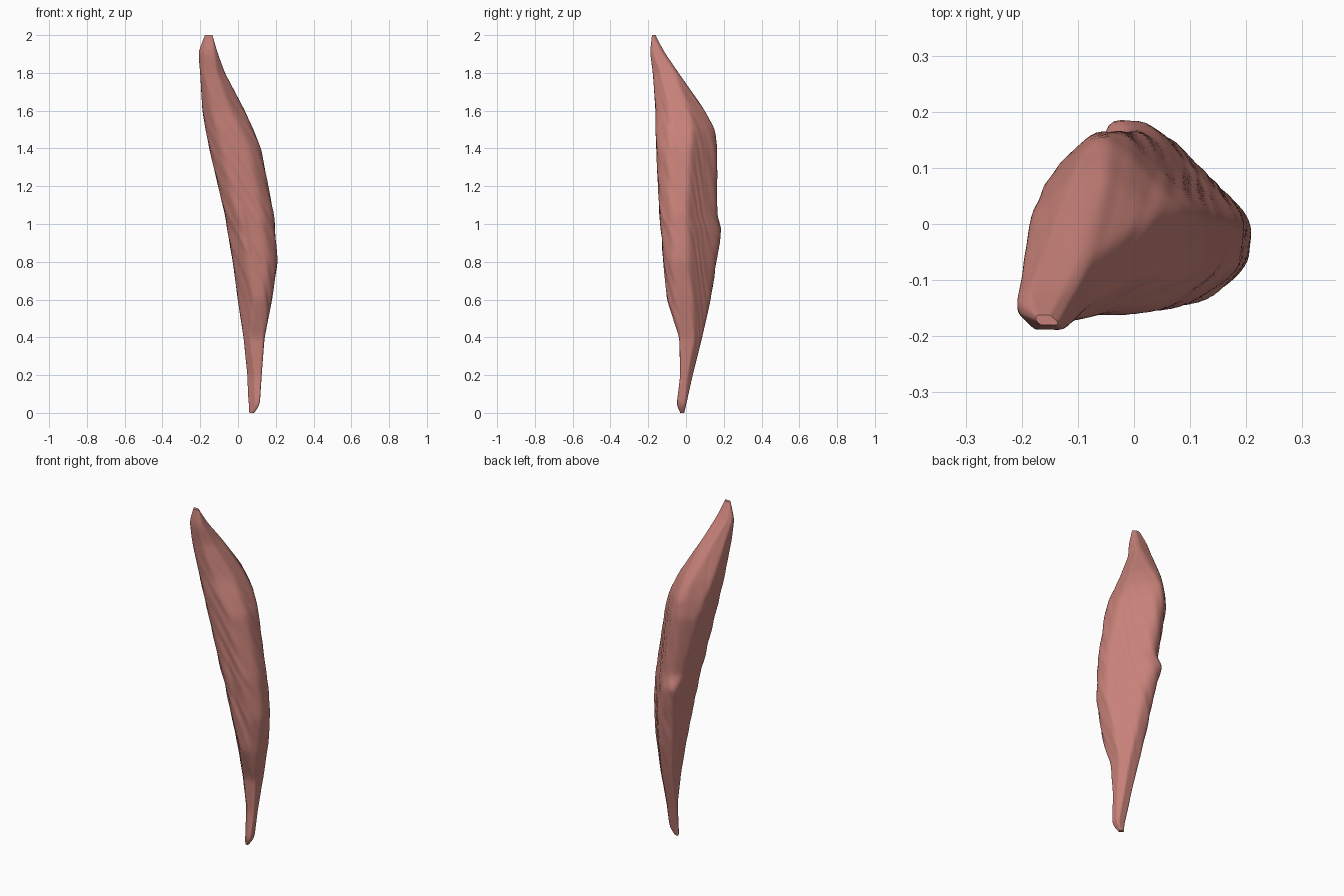
import bpy, bmesh, math

cube = bpy.data.objects.get("Cube")
if cube:
    bpy.data.objects.remove(cube, do_unlink=True)

# Body limits in hundredths: height, x range, y range,
# then ranges along the diagonals (x + y) and (x - y)
LEVELS = [
    (0, 6, 8.5, -3, -1, 3, 5, 5, 8.5),
    (4, 5.5, 11.5, -5, 0, 3, 7.5, 5, 11.5),
    (20, 5, 12.5, -3, 3.5, 4, 9.5, 1, 11),
    (40, 3, 14, -3.5, 8.5, 2, 13, -4, 13),
    (60, 0, 18, -10, 13, -1, 15, -8, 17),
    (80, -2.5, 20.8, -12, 16, -5, 15.5, -12, 19.5),
    (97, -5.5, 19.5, -13.5, 19, -8, 14.5, -16.5, 19),
    (104, -6.5, 19, -14, 16.5, -10, 13.5, -13, 19),
    (140, -15, 12, -15.5, 16.5, -17, 10, -17, 15),
    (150, -17, 8, -16, 15.3, -19, 8, -16, 12),
    (160, -18.7, 3.5, -16, 10, -21, 3.5, -14, 8.5),
    (180, -20, -7, -17.5, -4, -25, -9, -8, 4.5),
    (191, -21, -11, -19, -11.5, -26, -17, -5, 4.5),
    (200, -17.5, -13.5, -18, -16.2, -24.5, -22, -1, 3),
]
RINGS, SIDES = 140, 96
DIAGONAL = math.sqrt(0.5)
AXES = [(1, 0), (0, 1), (DIAGONAL, DIAGONAL), (DIAGONAL, -DIAGONAL)]


def limits_at(height):
    """Interpolate the body limits at one height."""
    for low, high in zip(LEVELS, LEVELS[1:]):
        if height <= high[0]:
            t = (height - low[0]) / (high[0] - low[0])
            return [a + (b - a) * t for a, b in zip(low[1:], high[1:])]
    return list(LEVELS[-1][1:])


def smooth_rows(rows):
    """Average neighbouring rows, keeping both ends fixed."""
    middle = [[(a + 2 * b + c) / 4 for a, b, c in zip(*trio)]
              for trio in zip(rows, rows[1:], rows[2:])]
    return [rows[0]] + middle + [rows[-1]]


def fold_depth(angle, t):
    """Step where the outer layer tucks in behind the front edge."""
    start = math.radians(-102 + 55 * max(0, 1 - (t - 0.25) / 0.17))
    past = (angle - start) % math.tau
    strength = max(0, 1 - ((t - 0.43) / 0.2) ** 2)
    return 0.08 * strength * min(1, past / 0.15) * math.exp(-3 * past)


def section(limits, t):
    """Rounded outline that touches the limits in all eight directions."""
    cx = (limits[0] + limits[1]) / 2
    cy = (limits[2] + limits[3]) / 2
    radii = []
    for i in range(SIDES):
        angle = math.tau * i / SIDES
        dx, dy = math.cos(angle), math.sin(angle)
        reach = []
        for k, (ax, ay) in enumerate(AXES):
            slope = dx * ax + dy * ay
            if abs(slope) > 0.001:
                bound = limits[2 * k + (slope > 0)]
                reach.append((bound - cx * ax - cy * ay) / slope)
        radii.append(max(min(reach), 0.1))
    for _ in range(5):
        radii = [(radii[i - 1] + 2 * radii[i] + radii[(i + 1) % SIDES]) / 4
                 for i in range(SIDES)]
    outline = []
    for i, radius in enumerate(radii):
        angle = math.tau * i / SIDES
        # Shallow slanting fibre grooves, fading towards the tendons
        fibre = math.sin(13 * angle + 75 * t + math.sin(3 * angle + 9 * t))
        fibre += 0.6 * math.sin(19 * angle + 98 * t + 2 * math.sin(14 * t))
        radius *= 1 + 0.01 * fibre * math.sin(math.pi * t) - fold_depth(angle, t)
        outline.append((cx + radius * math.cos(angle),
                        cy + radius * math.sin(angle)))
    return outline


# Loft the muscle body through its sections
heights = [200 * i / RINGS for i in range(RINGS + 1)]
rows = [limits_at(h) for h in heights]
for _ in range(3):
    rows = smooth_rows(rows)

bm = bmesh.new()
loops = []
for height, limits in zip(heights, rows):
    outline = section(limits, height / 200)
    loops.append([bm.verts.new((x / 100, y / 100, height / 100))
                  for x, y in outline])
for lower, upper in zip(loops, loops[1:]):
    for i in range(SIDES):
        j = (i + 1) % SIDES
        bm.faces.new((lower[i], lower[j], upper[j], upper[i]))
bm.faces.new(loops[0][::-1])
bm.faces.new(loops[-1])
bmesh.ops.recalc_face_normals(bm, faces=bm.faces)

mesh = bpy.data.meshes.new("muscle_body")
bm.to_mesh(mesh)
bm.free()
muscle = bpy.data.objects.new("muscle_body", mesh)
bpy.context.collection.objects.link(muscle)

# Muscle colour
colour = (0.57, 0.22, 0.19, 1)
material = bpy.data.materials.new("muscle_red")
material.use_nodes = True
material.diffuse_color = colour
shader = material.node_tree.nodes["Principled BSDF"]
shader.inputs["Base Color"].default_value = colour
shader.inputs["Roughness"].default_value = 0.6
mesh.materials.append(material)

bpy.ops.object.select_all(action="DESELECT")
muscle.select_set(True)
bpy.context.view_layer.objects.active = muscle
bpy.ops.object.shade_smooth_by_angle(angle=math.radians(40))
